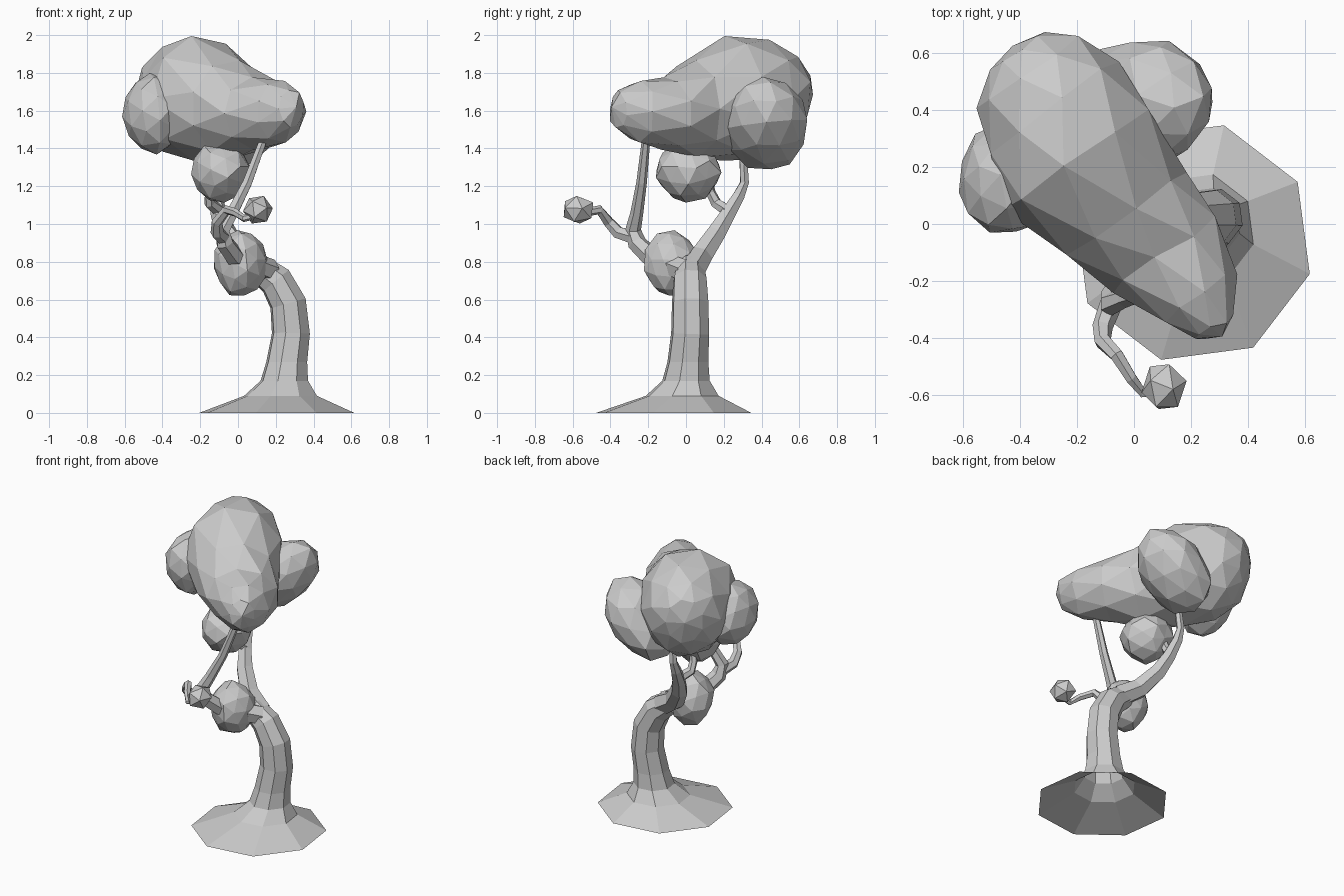
import bpy, bmesh, math, random
from mathutils import Vector, Matrix

if "Cube" in bpy.data.objects:
    bpy.data.objects.remove(bpy.data.objects["Cube"])

random.seed(4)


def finish(name, bm):
    mesh = bpy.data.meshes.new(name)
    bm.to_mesh(mesh)
    bm.free()
    ob = bpy.data.objects.new(name, mesh)
    bpy.context.collection.objects.link(ob)
    return ob


def skin(bm, rings):
    n = len(rings[0])
    for a, b in zip(rings, rings[1:]):
        for i in range(n):
            j = (i + 1) % n
            bm.faces.new((a[i], a[j], b[j], b[i]))


def tube(name, path, sides, phase=0.0, flat_below=0.0):
    """Tapered tube through points (x, y, z, radius)."""
    bm = bmesh.new()
    pts = [Vector(p[:3]) for p in path]
    rings = []
    u = Vector((1, 0, 0))
    for i, p in enumerate(pts):
        t = (pts[min(i + 1, len(pts) - 1)] - pts[max(i - 1, 0)]).normalized()
        if p.z < flat_below:
            t = Vector((0, 0, 1))
        u = (u - t * u.dot(t)).normalized()
        v = t.cross(u)
        ring = []
        for k in range(sides):
            a = phase + math.tau * k / sides
            ring.append(bm.verts.new(p + (u * math.cos(a) + v * math.sin(a)) * path[i][3]))
        rings.append(ring)
    skin(bm, rings)
    bm.faces.new(rings[-1])
    return finish(name, bm)


def foliage(name, centre, size, detail=2, jitter=0.05, slant=0.0):
    """Faceted, slightly irregular leaf clump."""
    bm = bmesh.new()
    bmesh.ops.create_icosphere(bm, subdivisions=detail, radius=1)
    bmesh.ops.rotate(bm, verts=bm.verts, matrix=Matrix.Rotation(0.5, 3, (0.4, 1, 0.7)))
    for v in bm.verts:
        v.co *= 1 + random.uniform(-jitter, jitter)
        v.co = Vector(c + s * k for c, s, k in zip(centre, size, v.co))
        v.co.z += slant * (v.co.x - centre[0])
    return finish(name, bm)


# Trunk with a flared octagonal foot, open underneath
tube("trunk", [(0.205, -0.065, 0.0, 0.425), (0.225, -0.02, 0.09, 0.20),
               (0.245, 0.0, 0.17, 0.13), (0.258, 0.01, 0.27, 0.112),
               (0.28, 0.022, 0.42, 0.104), (0.265, 0.022, 0.58, 0.1),
               (0.20, 0.02, 0.70, 0.092), (0.10, 0.02, 0.775, 0.075)],
     8, phase=math.radians(30), flat_below=0.35)

# Back branch and its side shoot
tube("back_branch", [(0.15, 0.03, 0.75, 0.075), (0.03, 0.08, 0.83, 0.066),
                     (-0.06, 0.16, 0.95, 0.056), (-0.10, 0.22, 1.05, 0.045),
                     (-0.12, 0.28, 1.15, 0.035), (-0.12, 0.31, 1.22, 0.026),
                     (-0.10, 0.30, 1.42, 0.022)], 6)
tube("back_shoot", [(-0.10, 0.22, 1.07, 0.035), (-0.15, 0.16, 1.11, 0.03),
                    (-0.15, 0.13, 1.17, 0.026), (-0.13, 0.12, 1.24, 0.022)], 6)

# Front branch, rising limb and drooping twig
tube("front_branch", [(0.17, 0.0, 0.75, 0.066), (0.07, -0.10, 0.79, 0.06),
                      (-0.02, -0.19, 0.83, 0.054), (-0.07, -0.26, 0.90, 0.05),
                      (-0.08, -0.28, 0.97, 0.042), (-0.03, -0.26, 1.06, 0.034),
                      (0.05, -0.235, 1.22, 0.028), (0.14, -0.21, 1.46, 0.022)], 6)
tube("front_twig", [(-0.08, -0.28, 0.93, 0.04), (-0.11, -0.36, 0.955, 0.036),
                    (-0.11, -0.41, 1.01, 0.03), (-0.06, -0.46, 1.075, 0.026),
                    (-0.01, -0.54, 1.06, 0.022), (0.03, -0.59, 1.03, 0.02),
                    (0.14, -0.585, 1.055, 0.016)], 6)

# Main canopy: rings along a diagonal axis (position, width low/high, height low/high)
sections = [(-0.72, -0.10, 0.14, 1.53, 1.84), (-0.64, -0.21, 0.24, 1.41, 1.92),
            (-0.50, -0.28, 0.29, 1.34, 1.98), (-0.30, -0.345, 0.295, 1.33, 2.00),
            (-0.05, -0.27, 0.255, 1.35, 1.87), (0.15, -0.20, 0.26, 1.39, 1.78),
            (0.34, -0.12, 0.19, 1.43, 1.76), (0.46, -0.06, 0.10, 1.51, 1.71)]
axis, side = Vector((0.585, -0.811, 0)), Vector((0.811, 0.585, 0))
up = Vector((0, 0, 1))
bm = bmesh.new()
rings = []
for i, (s, w0, w1, z0, z1) in enumerate(sections):
    ring = []
    for k in range(9):
        a = math.tau * (k + 0.5 * (i % 2)) / 9
        w = (w0 + w1) / 2 + (w1 - w0) / 2 * math.cos(a)
        z = (z0 + z1) / 2 + (z1 - z0) / 2 * math.sin(a)
        j = random.uniform(-0.015, 0.015)
        ring.append(bm.verts.new(axis * (s + j) + side * w + up * z))
    rings.append(ring)
skin(bm, rings)
for ring, (s, w, z) in ((rings[0], (-0.755, 0.02, 1.69)), (rings[-1], (0.50, 0.02, 1.62))):
    tip = bm.verts.new(axis * s + side * w + up * z)
    for k in range(9):
        bm.faces.new((ring[k], ring[(k + 1) % 9], tip))
bmesh.ops.triangulate(bm, faces=bm.faces[:])
bmesh.ops.recalc_face_normals(bm, faces=bm.faces[:])
finish("main_canopy", bm)

# Side clumps
foliage("left_clump", (-0.45, 0.155, 1.59), (0.165, 0.20, 0.215))
foliage("back_clump", (0.04, 0.43, 1.525), (0.245, 0.225, 0.22), slant=0.45)

# Small clumps held by the branches
foliage("middle_clump", (-0.09, 0.015, 1.28), (0.155, 0.175, 0.165), 2, 0.06)
foliage("lower_clump", (0.015, -0.075, 0.79), (0.145, 0.15, 0.175), 2, 0.06)
foliage("twig_clump", (0.105, -0.57, 1.075), (0.08, 0.092, 0.08), 1, 0.02)
